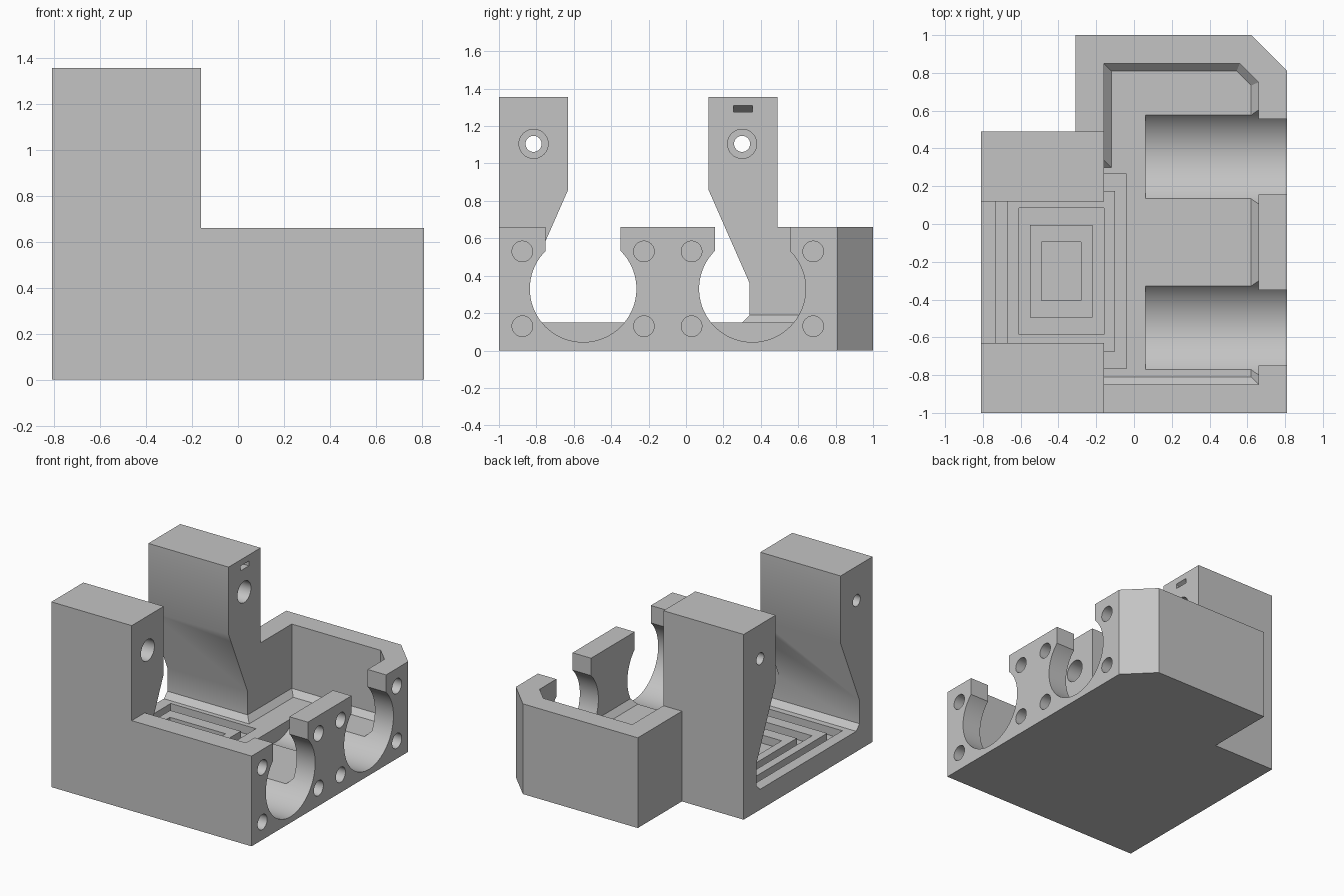
import bpy, bmesh, math
from mathutils import Vector

if "Cube" in bpy.data.objects:
    bpy.data.objects.remove(bpy.data.objects["Cube"], do_unlink=True)

grey = bpy.data.materials.new("plain grey")
grey.use_nodes = True
colour = (0.55, 0.55, 0.55, 1)
grey.diffuse_color = colour
grey.node_tree.nodes["Principled BSDF"].inputs["Base Color"].default_value = colour


def loft(name, loops):
    """Closed solid through matching loops of 3D points."""
    bm = bmesh.new()
    rings = [[bm.verts.new(p) for p in loop] for loop in loops]
    for a, b in zip(rings, rings[1:]):
        for i in range(len(a)):
            j = (i + 1) % len(a)
            bm.faces.new((a[i], a[j], b[j], b[i]))
    bm.faces.new(rings[0][::-1])
    bm.faces.new(rings[-1])
    bmesh.ops.recalc_face_normals(bm, faces=bm.faces)
    mesh = bpy.data.meshes.new(name)
    bm.to_mesh(mesh)
    bm.free()
    mesh.materials.append(grey)
    obj = bpy.data.objects.new(name, mesh)
    bpy.context.collection.objects.link(obj)
    return obj


def prism_z(name, pts, z0, z1):
    return loft(name, [[(x, y, z) for x, y in pts] for z in (z0, z1)])


def prism_x(name, pts, x0, x1):
    return loft(name, [[(x, y, z) for y, z in pts] for x in (x0, x1)])


def box(name, x0, x1, y0, y1, z0, z1):
    return prism_z(name, [(x0, y0), (x1, y0), (x1, y1), (x0, y1)], z0, z1)


def rod(name, y, z, r, x0, x1, n=48):
    angles = [2 * math.pi * i / n for i in range(n)]
    return prism_x(name, [(y + r * math.cos(a), z + r * math.sin(a)) for a in angles], x0, x1)


def combine(tool, operation="DIFFERENCE"):
    tool.hide_render = True
    mod = body.modifiers.new(tool.name, "BOOLEAN")
    mod.operation, mod.solver, mod.object = operation, "EXACT", tool
    bpy.context.view_layer.objects.active = body
    bpy.ops.object.modifier_apply(modifier=mod.name)
    bpy.data.objects.remove(tool, do_unlink=True)


def inset(pts, d):
    """Move each side of a counter-clockwise outline inwards by d."""
    out = []
    for i, p in enumerate(pts):
        p = Vector(p)
        a = (p - Vector(pts[i - 1])).normalized()
        b = (Vector(pts[(i + 1) % len(pts)]) - p).normalized()
        na, nb = Vector((-a.y, a.x)), Vector((-b.y, b.x))
        out.append(p + (na + nb) * d / (1 + na.dot(nb)))
    return out


TOP, RIM, FLOOR, BEVEL = 1.355, 0.66, 0.15, 0.04

# Solid block, lowered to the rim everywhere except the towers
body = prism_z("housing", [(-0.81, -1), (0.81, -1), (0.81, 0.81), (0.62, 1),
                           (-0.31, 1), (-0.31, 0.49), (-0.81, 0.49)], 0, TOP)
combine(box("right_clearance", -0.16, 1, -1.1, 1.1, RIM, 1.5))
combine(box("rear_clearance", -0.5, 0.1, 0.49, 1.1, RIM, 1.5))

# Main cavity with a bevelled floor edge
room = [(-0.16, -0.85), (0.66, -0.85), (0.66, 0.75), (0.56, 0.85), (-0.16, 0.85)]
combine(loft("cavity", [[(p[0], p[1], z) for p in pts] for pts, z in
                        ((inset(room, BEVEL), FLOOR), (room, FLOOR + BEVEL), (room, 0.8))]))

# Flared channel between the two towers
half = [(0.555, FLOOR), (0.595, FLOOR + BEVEL), (0.595, 0.36), (0.375, 0.86), (0.375, 1.5)]
mid = -0.255
combine(prism_x("channel", [(mid + y, z) for y, z in half] +
                [(mid - y, z) for y, z in reversed(half)], -0.9, -0.1))

# Concentric rectangular grooves in the floor
for i in range(5):
    w, d = 0.345 - 0.06 * i, 0.515 - 0.09 * i
    groove = i % 2 == 0
    z0, z1 = (0.09, 0.2) if groove else (0.05, FLOOR)
    combine(box("floor_step", -0.385 - w, -0.385 + w, -0.25 - d, -0.25 + d, z0, z1),
            "DIFFERENCE" if groove else "UNION")

# Round cradles with open necks
for y in (-0.55, 0.355):
    combine(rod("cradle", y, 0.33, 0.285, 0.06, 0.9, 72))
    combine(box("neck", 0.5, 0.9, y - 0.2, y + 0.2, 0.33, 0.8))

# Blind screw holes in the right wall
for y in (-0.875, -0.225, 0.03, 0.68):
    for z in (0.13, 0.53):
        combine(rod("screw_hole", y, z, 0.055, 0.69, 0.9, 32))

# Counterbored holes through the towers
for y in (-0.815, 0.3):
    combine(rod("tower_hole", y, 1.105, 0.043, -0.9, 0, 32))
    combine(rod("counterbore", y, 1.105, 0.078, -0.42, 0, 32))

# Small wedge-shaped catch slot in the rear tower
combine(loft("catch_slot", [[(-0.23, y, 1.275), (-0.1, y, 1.275), (-0.1, y, 1.31),
                             (-0.16, y, 1.31)] for y in (0.255, 0.355)]))

body.select_set(True)
bpy.context.view_layer.objects.active = body
bpy.ops.object.shade_smooth_by_angle(angle=math.radians(25))
